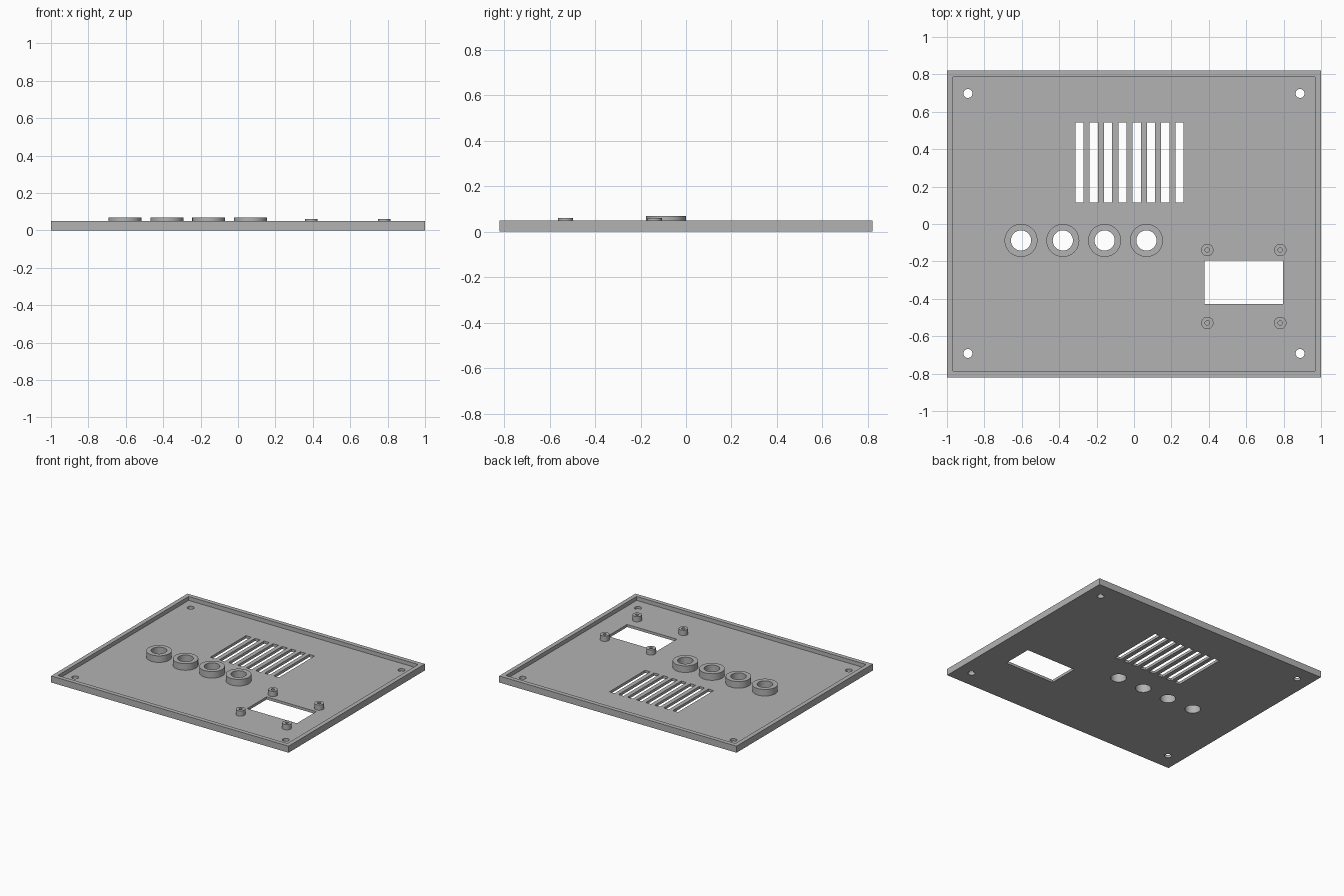
import bpy
import bmesh
from mathutils import Matrix, Vector

if "Cube" in bpy.data.objects:
    bpy.data.objects.remove(bpy.data.objects["Cube"], do_unlink=True)

FLOOR, RIM = 0.02, 0.05
HALF_X, HALF_Y, WALL = 1.0, 0.82, 0.033

grey = bpy.data.materials.new("panel grey")
grey.use_nodes = True
grey.diffuse_color = (0.45, 0.45, 0.45, 1)
grey.node_tree.nodes["Principled BSDF"].inputs["Base Color"].default_value = (0.45, 0.45, 0.45, 1)


def add_box(bm, x0, x1, y0, y1, z0, z1):
    size = Matrix.Diagonal((x1 - x0, y1 - y0, z1 - z0, 1))
    centre = Vector((x0 + x1, y0 + y1, z0 + z1)) / 2
    bmesh.ops.create_cube(bm, size=1, matrix=Matrix.Translation(centre) @ size)


def add_cylinder(bm, x, y, radius):
    bmesh.ops.create_cone(bm, cap_ends=True, segments=48, radius1=radius, radius2=radius,
                          depth=0.4, matrix=Matrix.Translation((x, y, 0)))


def make_object(name, bm):
    mesh = bpy.data.meshes.new(name)
    bm.to_mesh(mesh)
    bm.free()
    mesh.materials.append(grey)
    obj = bpy.data.objects.new(name, mesh)
    bpy.context.collection.objects.link(obj)
    return obj


def select_only(obj):
    bpy.ops.object.select_all(action='DESELECT')
    obj.select_set(True)
    bpy.context.view_layer.objects.active = obj


def cut(obj, bm):
    cutter = make_object("cutter", bm)
    mod = obj.modifiers.new("cut", 'BOOLEAN')
    mod.operation, mod.solver, mod.object = 'DIFFERENCE', 'EXACT', cutter
    select_only(obj)
    bpy.ops.object.modifier_apply(modifier=mod.name)
    bpy.data.objects.remove(cutter, do_unlink=True)


def smooth(obj):
    select_only(obj)
    bpy.ops.object.shade_smooth_by_angle(angle=0.6)


def make_collar(name, x, y, outer, inner, top):
    """Open-based tube standing on the tray floor, spun from its wall profile."""
    bm = bmesh.new()
    profile = [(outer, FLOOR), (outer, top), (inner, top), (inner, FLOOR)]
    verts = [bm.verts.new((x + r, y, z)) for r, z in profile]
    edges = [bm.edges.new(pair) for pair in zip(verts, verts[1:])]
    bmesh.ops.spin(bm, geom=verts + edges, cent=(x, y, 0), axis=(0, 0, 1),
                   angle=6.283185307, steps=48, use_duplicate=False)
    bmesh.ops.remove_doubles(bm, verts=bm.verts, dist=0.0001)
    bmesh.ops.recalc_face_normals(bm, faces=bm.faces)
    # The top ring must face up
    if any(f.normal.z < -0.5 for f in bm.faces):
        bmesh.ops.reverse_faces(bm, faces=bm.faces)
    smooth(make_object(name, bm))


# Tray: plate with a raised rim
bm = bmesh.new()
add_box(bm, -HALF_X, HALF_X, -HALF_Y, HALF_Y, 0, RIM)
tray = make_object("panel_tray", bm)
bm = bmesh.new()
add_box(bm, WALL - HALF_X, HALF_X - WALL, WALL - HALF_Y, HALF_Y - WALL, FLOOR, 0.2)
cut(tray, bm)

# Openings: vent slots, display window, button holes, corner screw holes
BUTTONS = [(-0.604 + 0.2235 * i, -0.088) for i in range(4)]
bm = bmesh.new()
for i in range(8):
    x = -0.291 + 0.0763 * i
    add_box(bm, x - 0.022, x + 0.022, 0.114, 0.543, -0.2, 0.2)
add_box(bm, 0.377, 0.796, -0.428, -0.195, -0.2, 0.2)
for x, y in BUTTONS:
    add_cylinder(bm, x, y, 0.054)
for x in (-0.888, 0.888):
    for y in (-0.692, 0.698):
        add_cylinder(bm, x, y, 0.024)
cut(tray, bm)
smooth(tray)

# Raised collars around the button holes
for i, (x, y) in enumerate(BUTTONS):
    make_collar(f"button_collar_{i + 1}", x, y, 0.088, 0.054, 0.07)

# Screw posts around the display window
for side, x in (("right", 0.392), ("left", 0.782)):
    for end, y in (("back", -0.139), ("front", -0.529)):
        make_collar(f"screw_post_{end}_{side}", x, y, 0.033, 0.012, 0.06)
